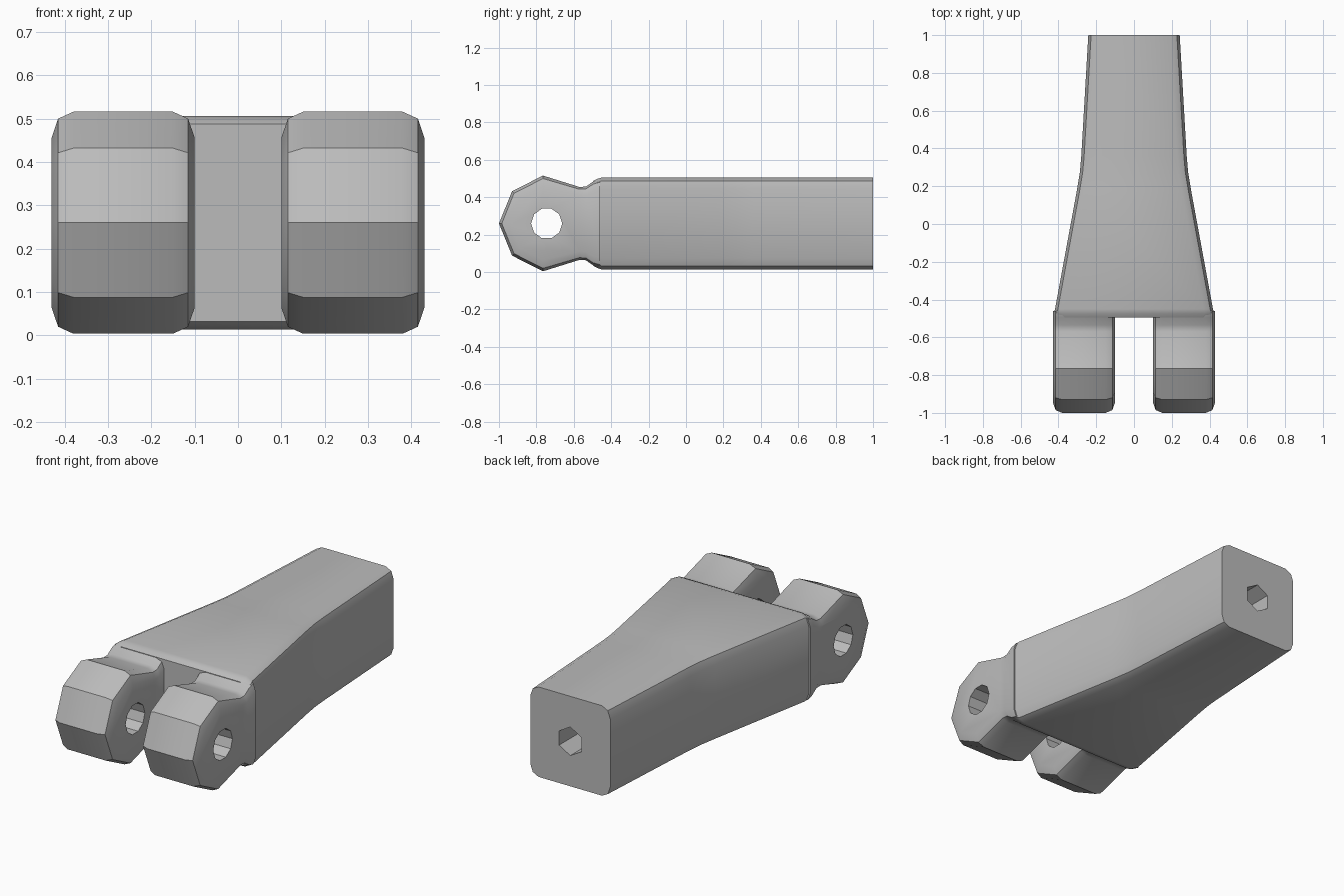
import bpy, bmesh, math
from mathutils import Matrix

if "Cube" in bpy.data.objects:
    bpy.data.objects.remove(bpy.data.objects["Cube"])

ZC = 0.26  # height of the centre line

grey = bpy.data.materials.new("metal_grey")
grey.diffuse_color = (0.5, 0.5, 0.5, 1)
grey.use_nodes = True
grey.node_tree.nodes["Principled BSDF"].inputs["Base Color"].default_value = grey.diffuse_color


def loft(name, rings):
    """Skin a list of equal-length closed rings and cap both ends."""
    bm = bmesh.new()
    loops = [[bm.verts.new(p) for p in ring] for ring in rings]
    n = len(loops[0])
    for a, b in zip(loops, loops[1:]):
        for i in range(n):
            j = (i + 1) % n
            bm.faces.new((a[i], a[j], b[j], b[i]))
    bm.faces.new(loops[0])
    bm.faces.new(loops[-1])
    bmesh.ops.recalc_face_normals(bm, faces=bm.faces)
    me = bpy.data.meshes.new(name)
    bm.to_mesh(me)
    bm.free()
    ob = bpy.data.objects.new(name, me)
    bpy.context.collection.objects.link(ob)
    me.materials.append(grey)
    return ob


def drill(ob, sides, radius, depth, loc, axis, turn=0):
    """Cut a straight polygonal hole."""
    bm = bmesh.new()
    mat = (Matrix.Translation(loc) @ Matrix.Rotation(math.pi / 2, 4, axis)
           @ Matrix.Rotation(turn, 4, 'Z'))
    bmesh.ops.create_cone(bm, cap_ends=True, segments=sides, radius1=radius,
                          radius2=radius, depth=depth, matrix=mat)
    me = bpy.data.meshes.new("hole_cutter")
    bm.to_mesh(me)
    bm.free()
    me.materials.append(grey)
    cutter = bpy.data.objects.new("hole_cutter", me)
    bpy.context.collection.objects.link(cutter)
    mod = ob.modifiers.new("hole", 'BOOLEAN')
    mod.object, mod.operation, mod.solver = cutter, 'DIFFERENCE', 'EXACT'
    bpy.context.view_layer.objects.active = ob
    bpy.ops.object.modifier_apply(modifier=mod.name)
    bpy.data.objects.remove(cutter)


def smooth(ob):
    bpy.ops.object.select_all(action='DESELECT')
    ob.select_set(True)
    bpy.context.view_layer.objects.active = ob
    bpy.ops.object.shade_smooth_by_angle(angle=math.radians(30))


def section(y, w, h):
    """Rectangle with softened corners, across the handle."""
    q = [(w, h - 0.06), (w - 0.015, h - 0.018), (w - 0.05, h)]
    half = q + [(-x, z) for x, z in reversed(q)]
    return [(x, y, ZC + z) for x, z in half] + [(-x, y, ZC - z) for x, z in half]


# Handle: straight at the back, flaring toward the fork
body = loft("handle", [section(*s) for s in (
    (-0.495, 0.41, 0.228), (-0.475, 0.425, 0.238), (-0.45, 0.418, 0.246),
    (0.18, 0.302, 0.246), (0.27, 0.287, 0.246), (0.36, 0.279, 0.246),
    (1.0, 0.242, 0.246))])
drill(body, 6, 0.078, 0.8, (0, 1.0, ZC), 'X')
smooth(body)

# Fork lugs: half-octagon nose, narrow neck, flare into the handle
upper = [(-1.0, 0), (-0.93, 0.172), (-0.765, 0.256), (-0.57, 0.195),
         (-0.535, 0.197), (-0.495, 0.225), (-0.46, 0.235)]
profile = upper + [(y, -z) for y, z in reversed(upper[1:])]


def lug_ring(x, inset):
    k = 1 - inset / 0.256
    return [(x, -0.76 + (y + 0.76) * k if y < -0.7 else y, ZC + z * k)
            for y, z in profile]


for side, label in ((1, "right"), (-1, "left")):
    lug = loft(label + "_fork_lug", [lug_ring(side * x, i) for x, i in (
        (0.10, 0.06), (0.115, 0.016), (0.15, 0), (0.38, 0),
        (0.415, 0.016), (0.43, 0.06))])
    drill(lug, 10, 0.083, 1.0, (side * 0.265, -0.745, ZC), 'Y')
    smooth(lug)
